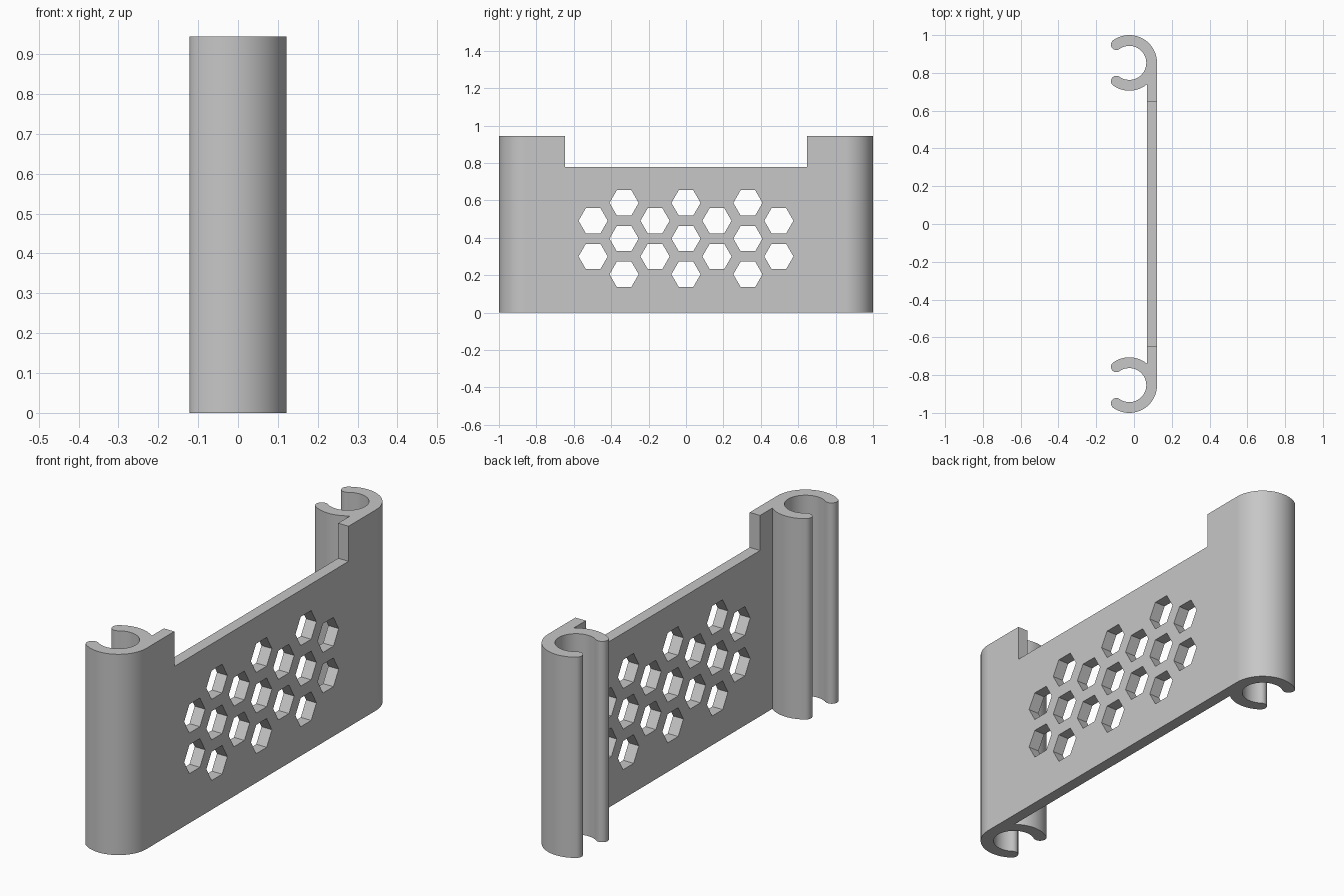
import bpy, bmesh, math
from mathutils import Matrix

if "Cube" in bpy.data.objects:
    bpy.data.objects.remove(bpy.data.objects["Cube"])

HEIGHT, NOTCH_Z, NOTCH_Y = 0.945, 0.78, 0.648
FRONT, BACK = 0.122, 0.068             # plate faces along x
OUTER, INNER = 0.147, 0.09             # clip radii
CX, CY = FRONT - OUTER, 1 - OUTER      # clip centre
MID, TIP = (OUTER + INNER) / 2, (OUTER - INNER) / 2
OPEN = 125.3                           # clip half angle
HEX_R, HEX_DY, HEX_DZ, HEX_Z = 0.078, 0.1655, 0.191, 0.396

grey = bpy.data.materials.new("plain grey")
grey.use_nodes = True
colour = (0.57, 0.57, 0.57, 1)
grey.diffuse_color = colour
grey.node_tree.nodes["Principled BSDF"].inputs["Base Color"].default_value = colour


def arc(cx, cy, r, start, end, n):
    angles = [math.radians(start + (end - start) * i / n) for i in range(n + 1)]
    return [(cx + r * math.cos(a), cy + r * math.sin(a)) for a in angles]


def tip(angle, start, end):
    a = math.radians(angle)
    pts = arc(CX + MID * math.cos(a), CY + MID * math.sin(a), TIP, start, end, 16)
    return pts[1:-1]


def make_object(name, bm):
    bmesh.ops.recalc_face_normals(bm, faces=bm.faces)
    mesh = bpy.data.meshes.new(name)
    bm.to_mesh(mesh)
    bm.free()
    mesh.materials.append(grey)
    obj = bpy.data.objects.new(name, mesh)
    bpy.context.collection.objects.link(obj)
    return obj


# Half outline: plate back, clip outside, rounded lips, clip bore, clip outside
join = -math.degrees(math.acos((BACK - CX) / OUTER))
half = arc(CX, CY, OUTER, join, -OPEN, 24)
half += tip(-OPEN, -OPEN, -OPEN - 180)
half += arc(CX, CY, INNER, -OPEN, OPEN, 56)
half += tip(OPEN, OPEN + 180, OPEN)
half += arc(CX, CY, OUTER, OPEN, 0, 40)
outline = half + [(x, -y) for x, y in reversed(half)]

# Plate and both clips extruded as one body
bm = bmesh.new()
base = bm.faces.new([bm.verts.new((x, y, 0)) for x, y in outline])
top = bmesh.ops.extrude_face_region(bm, geom=[base])["geom"]
bmesh.ops.translate(bm, vec=(0, 0, HEIGHT),
                    verts=[v for v in top if isinstance(v, bmesh.types.BMVert)])
body = make_object("clip_on_panel", bm)

# Cutter: top notch and staggered hexagonal holes
bm = bmesh.new()
plate_x = (FRONT + BACK) / 2
bmesh.ops.create_cube(bm, size=1, matrix=Matrix.Translation((plate_x, 0, NOTCH_Z + 0.25))
                      @ Matrix.Diagonal((0.2, 2 * NOTCH_Y, 0.5, 1)))
for col in range(-3, 4):
    rows = (-0.5, 0.5) if col % 2 else (-1, 0, 1)
    for row in rows:
        pts = arc(col * HEX_DY, HEX_Z + row * HEX_DZ, HEX_R, 0, 300, 5)
        near, far = [[bm.verts.new((plate_x + s, y, z)) for y, z in pts]
                     for s in (-0.1, 0.1)]
        bm.faces.new(near)
        bm.faces.new(far)
        for i in range(6):
            j = (i + 1) % 6
            bm.faces.new((near[i], near[j], far[j], far[i]))
cutter = make_object("panel_cutter", bm)
cutter.hide_render = True

cut = body.modifiers.new("cut_openings", "BOOLEAN")
cut.operation = "DIFFERENCE"
cut.solver = "EXACT"
cut.object = cutter
bpy.context.view_layer.objects.active = body
for o in bpy.context.selected_objects:
    o.select_set(False)
body.select_set(True)
bpy.ops.object.modifier_apply(modifier=cut.name)
bpy.data.objects.remove(cutter)

# Smooth clips, crisp edges, flat plate
bpy.ops.object.shade_smooth_by_angle(angle=math.radians(30))
weighted = body.modifiers.new("flat_plate_normals", "WEIGHTED_NORMAL")
weighted.keep_sharp = True
